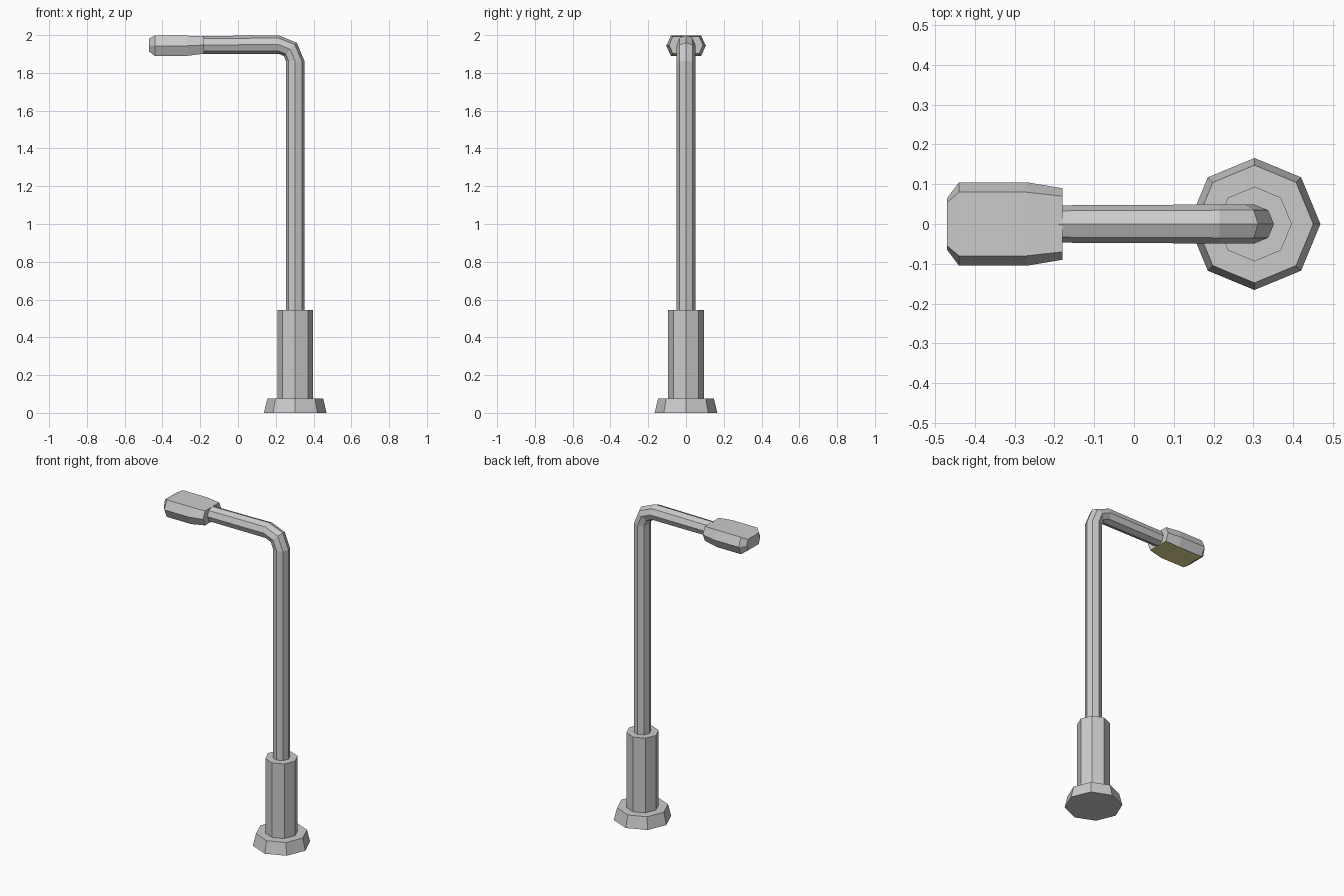
import bpy, bmesh
from math import sin, cos, pi

if "Cube" in bpy.data.objects:
    bpy.data.objects.remove(bpy.data.objects["Cube"])

CX = 0.303          # pole axis
BEND_X, BEND_Z, BEND_R = 0.215, 1.862, 0.088


def loft(name, rings, skip=()):
    """Skin a list of equal-length rings; skip lists side indices left open."""
    bm = bmesh.new()
    vs = [[bm.verts.new(p) for p in r] for r in rings]
    n = len(vs[0])
    for a, b in zip(vs, vs[1:]):
        for i in range(n):
            if i not in skip:
                j = (i + 1) % n
                bm.faces.new((a[i], a[j], b[j], b[i]))
    bm.faces.new(vs[0][::-1])
    bm.faces.new(vs[-1])
    bmesh.ops.recalc_face_normals(bm, faces=bm.faces)
    me = bpy.data.meshes.new(name)
    bm.to_mesh(me)
    bm.free()
    ob = bpy.data.objects.new(name, me)
    bpy.context.collection.objects.link(ob)
    return ob


def octagon(x, z, r, tilt=0.0):
    """Octagon ring; tilt turns it from horizontal towards facing -x."""
    return [(x + r * cos(a) * cos(tilt), r * sin(a), z + r * cos(a) * sin(tilt))
            for a in (i * pi / 4 for i in range(8))]


# Foot and lower sleeve
loft("base_foot", [octagon(CX, 0, 0.166), octagon(CX, 0.075, 0.148)])
loft("lower_sleeve", [octagon(CX, 0.07, 0.094), octagon(CX, 0.545, 0.094)])

# Pole that bends into the horizontal arm
path = [octagon(CX, 0.53, 0.049)]
for t in (0, pi / 4, pi / 2):
    path.append(octagon(BEND_X + BEND_R * cos(t), BEND_Z + BEND_R * sin(t), 0.049, t))
path.append(octagon(-0.19, 1.948, 0.047, pi / 2))
loft("pole_and_arm", path)

# Lamp head: x, half width, flat half width, bottom z, top z
sections = [(-0.18, 0.09, 0.07, 1.902, 1.993),
            (-0.27, 0.105, 0.08, 1.89, 1.997),
            (-0.44, 0.105, 0.08, 1.89, 1.997),
            (-0.47, 0.065, 0.055, 1.912, 1.982)]
rings = []
for x, w, f, lo, hi in sections:
    mid = (lo + hi) / 2
    rings.append([(x, -f, lo), (x, f, lo), (x, w, mid),
                  (x, f, hi), (x, -f, hi), (x, -w, mid)])
head = loft("lamp_head", rings, skip=(0,))

# Yellow light panel closing the underside of the head
verts = [p for r in rings for p in r[:2]]
faces = [(2 * i, 2 * i + 2, 2 * i + 3, 2 * i + 1) for i in range(len(rings) - 1)]
me = bpy.data.meshes.new("light_panel")
me.from_pydata(verts, [], faces)
bm = bmesh.new()
bm.from_mesh(me)
bm.normal_update()
bmesh.ops.reverse_faces(bm, faces=[f for f in bm.faces if f.normal.z > 0])
bm.to_mesh(me)
bm.free()
mat = bpy.data.materials.new("warm_light")
mat.diffuse_color = (0.8, 0.72, 0.3, 1)
mat.use_nodes = True
mat.node_tree.nodes["Principled BSDF"].inputs["Base Color"].default_value = mat.diffuse_color
me.materials.append(mat)
bpy.context.collection.objects.link(bpy.data.objects.new("light_panel", me))
